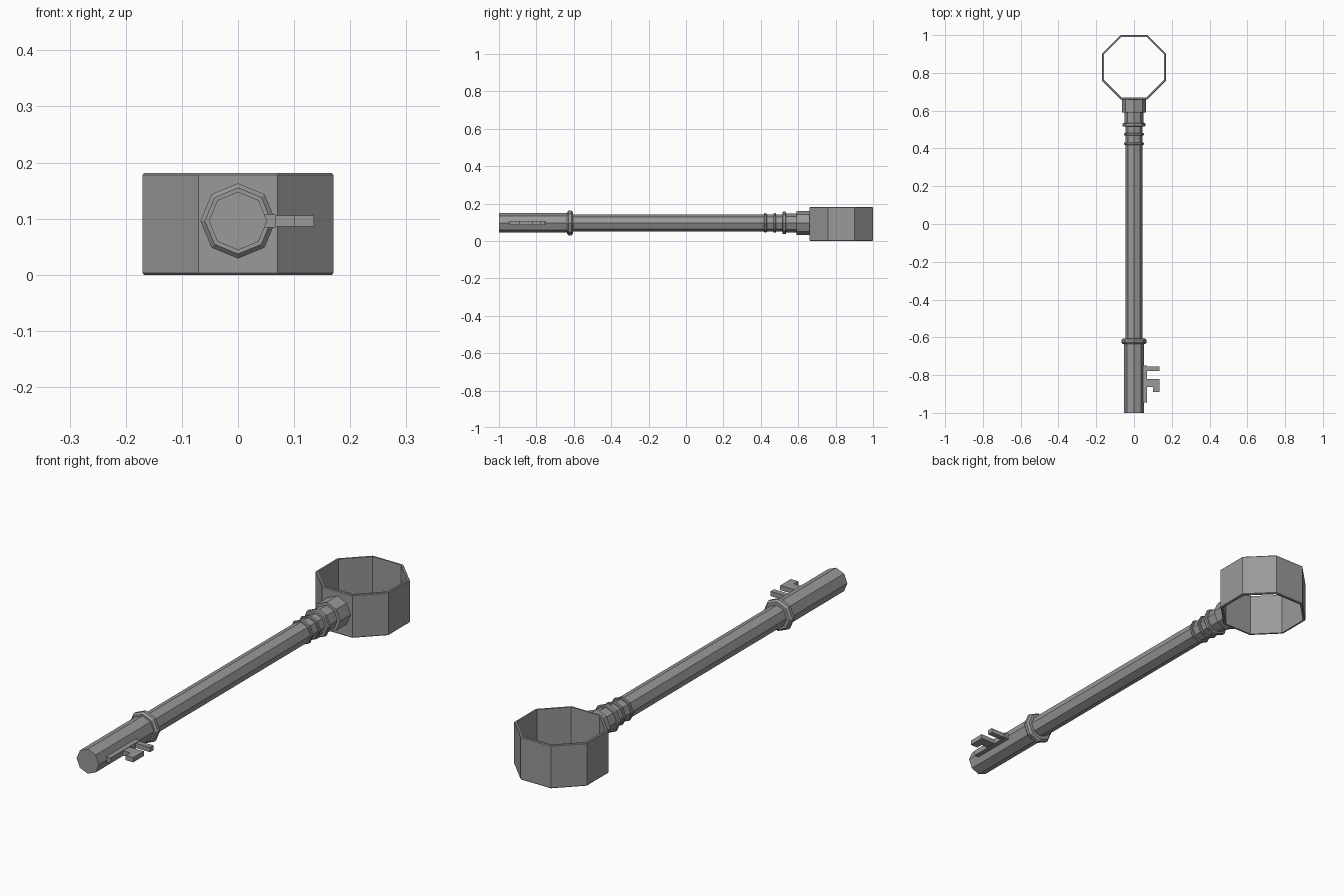
import bpy, bmesh
from math import pi, cos, sin
from mathutils import Matrix

cube = bpy.data.objects.get("Cube")
if cube:
    bpy.data.objects.remove(cube, do_unlink=True)

iron = bpy.data.materials.new("grey iron")
iron.use_nodes = True
colour = (0.32, 0.32, 0.32, 1)
iron.diffuse_color = colour
iron.node_tree.nodes["Principled BSDF"].inputs["Base Color"].default_value = colour

SIDES = 8
AXIS_Z = 0.096
ALONG_Y = Matrix.Translation((0, 0, AXIS_Z)) @ Matrix.Rotation(-pi / 2, 4, 'X')


def finish(name, bm):
    bmesh.ops.recalc_face_normals(bm, faces=bm.faces)
    mesh = bpy.data.meshes.new(name)
    bm.to_mesh(mesh)
    bm.free()
    mesh.materials.append(iron)
    obj = bpy.data.objects.new(name, mesh)
    bpy.context.collection.objects.link(obj)
    return obj


def lathe(name, profile, matrix, turn=0.0, hollow=False):
    """Eight-sided turning of (radius, height) points about local z."""
    bm = bmesh.new()
    loops = []
    for r, h in profile:
        angles = [turn + 2 * pi * i / SIDES for i in range(SIDES)]
        loops.append([bm.verts.new((r * cos(a), r * sin(a), h)) for a in angles])
    pairs = list(zip(loops, loops[1:]))
    if hollow:
        pairs.append((loops[-1], loops[0]))
    else:
        bm.faces.new(loops[0])
        bm.faces.new(loops[-1])
    for a, b in pairs:
        for i in range(SIDES):
            j = (i + 1) % SIDES
            bm.faces.new((a[i], a[j], b[j], b[i]))
    bm.transform(matrix)
    return finish(name, bm)


def ring(name, y, radius, half, crown):
    """Chamfered band around the shaft."""
    core = 0.04
    lathe(name, [(core, y - half), (radius - crown, y - half), (radius, y - half + crown),
                 (radius, y + half - crown), (radius - crown, y + half), (core, y + half)], ALONG_Y)


def prism(name, outline, z, thickness):
    """Upright extrusion of an xy outline."""
    bm = bmesh.new()
    face = bm.faces.new([bm.verts.new((x, y, z - thickness / 2)) for x, y in outline])
    grown = bmesh.ops.extrude_face_region(bm, geom=[face])
    top = [v for v in grown["geom"] if isinstance(v, bmesh.types.BMVert)]
    bmesh.ops.translate(bm, verts=top, vec=(0, 0, thickness))
    finish(name, bm)


# Shaft and thicker tip
lathe("shaft", [(0.045, -0.62), (0.045, 0.6)], ALONG_Y)
lathe("tip", [(0.052, -1.0), (0.052, -0.62)], ALONG_Y)

# Bands
ring("tip_collar", -0.62, 0.067, 0.015, 0.008)
ring("lower_band", 0.425, 0.052, 0.007, 0.003)
ring("middle_band", 0.475, 0.052, 0.007, 0.003)
ring("upper_band", 0.525, 0.06, 0.01, 0.004)

# Neck joining the shaft to the bow
lathe("neck", [(0.05, 0.53), (0.05, 0.59), (0.063, 0.59), (0.063, 0.663)], ALONG_Y)

# Hollow octagonal bow
k = 1 / cos(pi / SIDES)
outer, inner, lip, height = 0.17 * k, 0.16 * k, 0.003, 0.181
lathe("bow", [(inner, 0), (outer - lip, 0), (outer, lip), (outer, height - lip),
              (outer - lip, height), (inner, height)],
      Matrix.Translation((0, 0.83, 0)), turn=pi / SIDES, hollow=True)

# Bit: a backing strip and two teeth
prism("bit_strip", [(0.03, -0.945), (0.068, -0.945), (0.068, -0.75), (0.03, -0.75)], AXIS_Z, 0.023)
prism("straight_tooth", [(0.06, -0.778), (0.135, -0.778), (0.135, -0.755), (0.06, -0.755)], AXIS_Z, 0.02)
prism("hooked_tooth", [(0.06, -0.862), (0.1, -0.862), (0.1, -0.89), (0.135, -0.89),
                       (0.135, -0.82), (0.06, -0.82)], AXIS_Z, 0.02)
